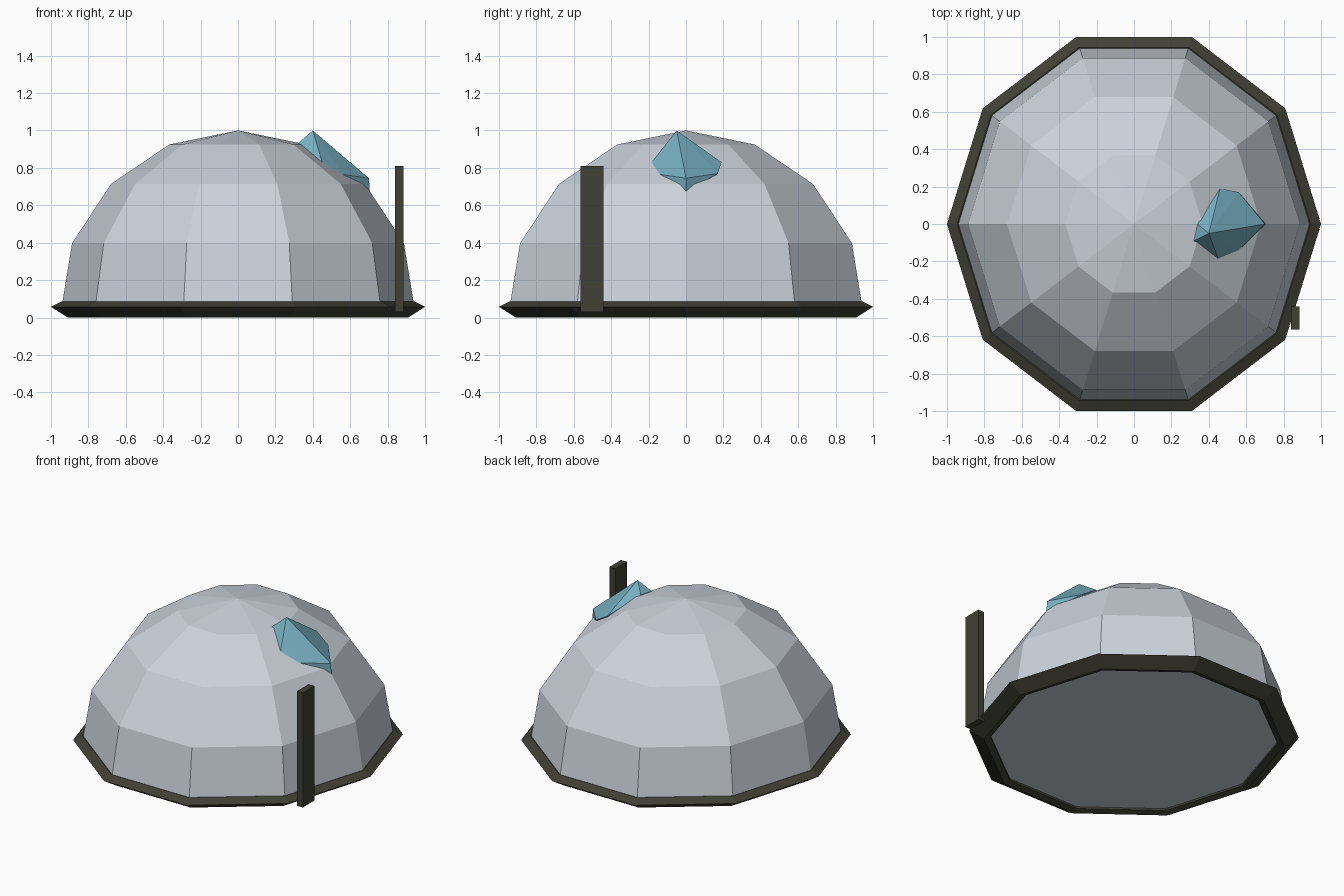
import bpy, bmesh, math

if "Cube" in bpy.data.objects:
    bpy.data.objects.remove(bpy.data.objects["Cube"])

SIDES = 10
Y_STRETCH = 1 / math.sin(math.radians(72))  # decagon fills a square footprint


def material(name, rgb):
    m = bpy.data.materials.new(name)
    m.diffuse_color = (*rgb, 1)
    m.use_nodes = True
    m.node_tree.nodes["Principled BSDF"].inputs["Base Color"].default_value = m.diffuse_color
    return m


GREY = material("pale grey", (0.60, 0.65, 0.71))
DARK = material("dark olive", (0.05, 0.05, 0.035))
BLUE = material("ice blue", (0.18, 0.42, 0.52))


def finish(name, bm, mat):
    bmesh.ops.recalc_face_normals(bm, faces=bm.faces[:])
    mesh = bpy.data.meshes.new(name)
    bm.to_mesh(mesh)
    bm.free()
    mesh.materials.append(mat)
    obj = bpy.data.objects.new(name, mesh)
    bpy.context.collection.objects.link(obj)
    return obj


def ring(bm, r, z):
    step = 2 * math.pi / SIDES
    return [bm.verts.new((r * math.cos(i * step), r * math.sin(i * step) * Y_STRETCH, z))
            for i in range(SIDES)]


def bridge(bm, a, b):
    for i in range(SIDES):
        j = (i + 1) % SIDES
        bm.faces.new((a[i], a[j], b[j], b[i]))


def box(name, lo, hi, mat):
    bm = bmesh.new()
    bmesh.ops.create_cube(bm, size=1)
    for v in bm.verts:
        v.co = [(l + h) / 2 + c * (h - l) for l, h, c in zip(lo, hi, v.co)]
    return finish(name, bm, mat)


# Dome: half sphere with a flat floor
bm = bmesh.new()
rings = [ring(bm, r, z) for r, z in ((0.948, 0.025), (0.887, 0.398), (0.679, 0.714), (0.367, 0.925))]
for a, b in zip(rings, rings[1:]):
    bridge(bm, a, b)
bm.faces.new(rings[0])
top = bm.verts.new((0, 0, 1))
for i in range(SIDES):
    bm.faces.new((rings[-1][i], rings[-1][(i + 1) % SIDES], top))
finish("dome", bm, GREY)

# Base rim: closed loop of a five-point profile
bm = bmesh.new()
rings = [ring(bm, r, z) for r, z in ((1, 0.057), (0.945, 0.085), (0.87, 0.055), (0.87, 0.012), (0.91, 0))]
for a, b in zip(rings, rings[1:] + rings[:1]):
    bridge(bm, a, b)
finish("base_rim", bm, DARK)

# Upright post beside the dome, and the doorway block sunk in the wall
box("post", (0.84, -0.565, 0.03), (0.885, -0.44, 0.81), DARK)
box("doorway_block", (0.6, -0.175, 0.03), (0.842, 0.175, 0.32), DARK)

# Crystal chunk stuck in the roof
bm = bmesh.new()
for p in ((0.40, -0.05, 1.0), (0.46, 0.19, 0.83), (0.56, 0.17, 0.77), (0.70, 0, 0.745),
          (0.705, 0, 0.67), (0.56, -0.14, 0.765), (0.45, -0.185, 0.83),
          (0.32, -0.09, 0.93), (0.34, 0, 0.935), (0.45, 0, 0.6)):
    bm.verts.new(p)
bmesh.ops.convex_hull(bm, input=bm.verts[:])
finish("crystal", bm, BLUE)
